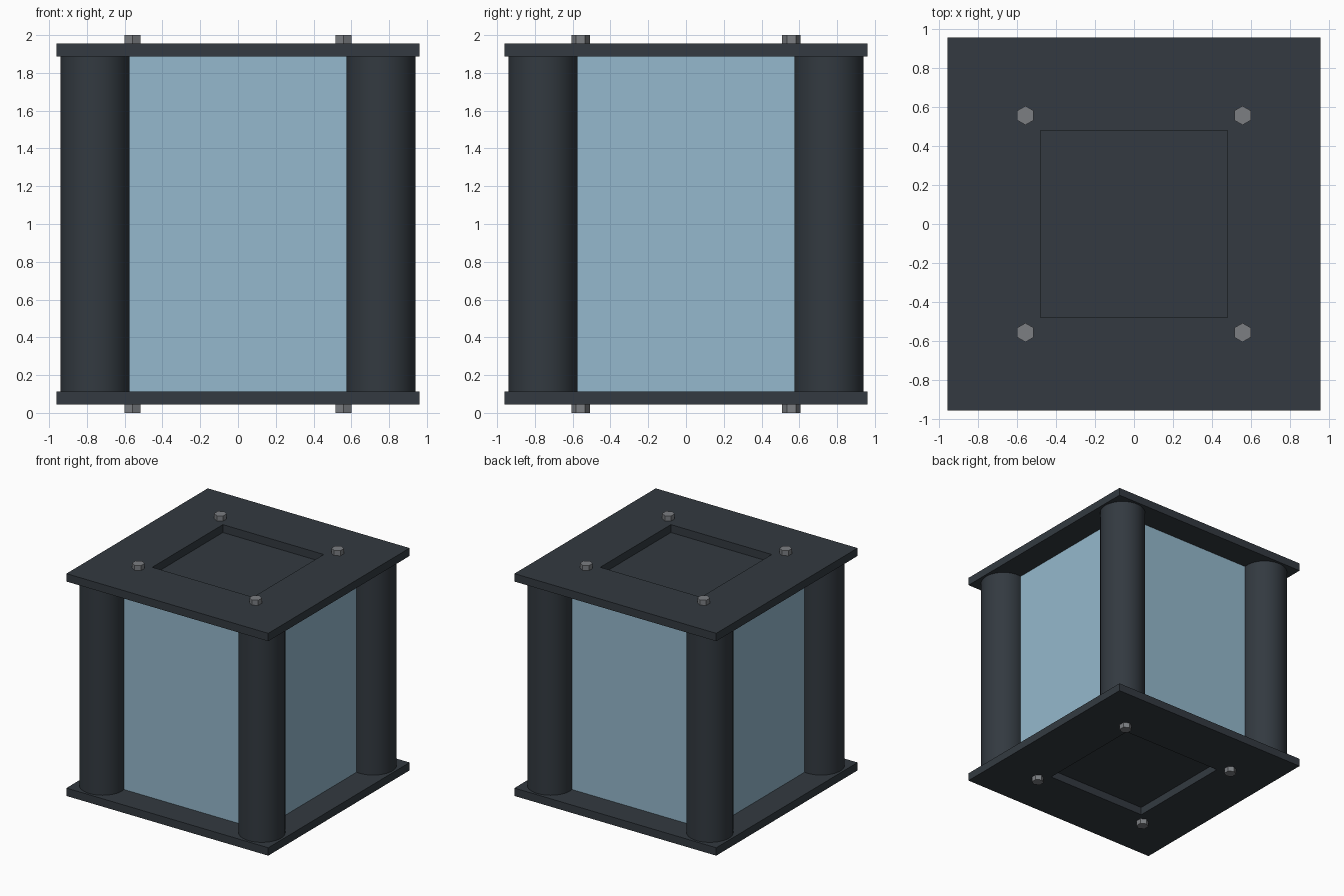
import bpy, bmesh, math
from mathutils import Matrix, Vector

cube = bpy.data.objects.get("Cube")
if cube:
    bpy.data.objects.remove(cube, do_unlink=True)


def material(name, rgb):
    m = bpy.data.materials.new(name)
    m.use_nodes = True
    colour = (*rgb, 1.0)
    m.diffuse_color = colour
    m.node_tree.nodes["Principled BSDF"].inputs["Base Color"].default_value = colour
    return m


dark = material("dark_slate", (0.033, 0.042, 0.052))
glass = material("pale_blue_glass", (0.30, 0.485, 0.61))
steel = material("grey_steel", (0.20, 0.21, 0.225))

# Main dimensions
HEIGHT = 2.0
PLATE, HOLE, THICK = 0.96, 0.48, 0.068
LOW, HIGH = 0.112, HEIGHT - 0.112
PANE, POST, POST_R = 0.725, 0.757, 0.183
BOLT, BOLT_R = 0.558, 0.049
CORNERS = {"front_right": (-1, -1), "front_left": (1, -1),
           "back_left": (1, 1), "back_right": (-1, 1)}


def finish(name, bm, mat):
    bmesh.ops.recalc_face_normals(bm, faces=bm.faces)
    mesh = bpy.data.meshes.new(name)
    bm.to_mesh(mesh)
    bm.free()
    mesh.materials.append(mat)
    obj = bpy.data.objects.new(name, mesh)
    bpy.context.collection.objects.link(obj)
    return obj


def box(name, lo, hi, mat):
    lo, hi = Vector(lo), Vector(hi)
    bm = bmesh.new()
    bmesh.ops.create_cube(bm, size=1, matrix=Matrix.Translation((lo + hi) / 2)
                          @ Matrix.Diagonal((*(hi - lo), 1)))
    return finish(name, bm, mat)


def prism(name, x, y, z0, z1, radius, sides, mat):
    bm = bmesh.new()
    bmesh.ops.create_cone(bm, cap_ends=True, segments=sides, radius1=radius,
                          radius2=radius, depth=z1 - z0,
                          matrix=Matrix.Translation((x, y, (z0 + z1) / 2)))
    return finish(name, bm, mat)


def square_ring(name, z0, z1, mat):
    """Square plate with a square opening, made from four loops of corners."""
    bm = bmesh.new()
    loops = [[bm.verts.new((sx * r, sy * r, z)) for sx, sy in CORNERS.values()]
             for r, z in ((PLATE, z0), (PLATE, z1), (HOLE, z1), (HOLE, z0))]
    for a, b in zip(loops, loops[1:] + loops[:1]):
        for i in range(4):
            j = (i + 1) % 4
            bm.faces.new((a[i], a[j], b[j], b[i]))
    return finish(name, bm, mat)


# End plates, with a panel closing each opening from inside
square_ring("bottom_plate", LOW - THICK, LOW, dark)
square_ring("top_plate", HIGH, HIGH + THICK, dark)
INNER = PANE - 0.03
box("bottom_panel", (-INNER, -INNER, LOW), (INNER, INNER, LOW + 0.03), dark)
box("top_panel", (-INNER, -INNER, HIGH - 0.03), (INNER, INNER, HIGH), dark)

# Glass panes on the four sides
for turn, name in enumerate(("front", "left", "back", "right")):
    pane = box(name + "_pane", (-PANE, -PANE, LOW), (PANE, -INNER, HIGH), glass)
    pane.data.transform(Matrix.Rotation(turn * math.pi / 2, 4, 'Z'))

# Round corner posts and hexagonal bolt heads
for name, (sx, sy) in CORNERS.items():
    post = prism(name + "_post", sx * POST, sy * POST, LOW, HIGH, POST_R, 64, dark)
    bpy.ops.object.select_all(action='DESELECT')
    post.select_set(True)
    bpy.context.view_layer.objects.active = post
    bpy.ops.object.shade_smooth_by_angle(angle=math.radians(30))
    for end, z0, z1 in (("bottom", 0, LOW - THICK), ("top", HIGH + THICK, HEIGHT)):
        prism(f"{name}_{end}_bolt", sx * BOLT, sy * BOLT, z0, z1,
              BOLT_R, 6, steel)
